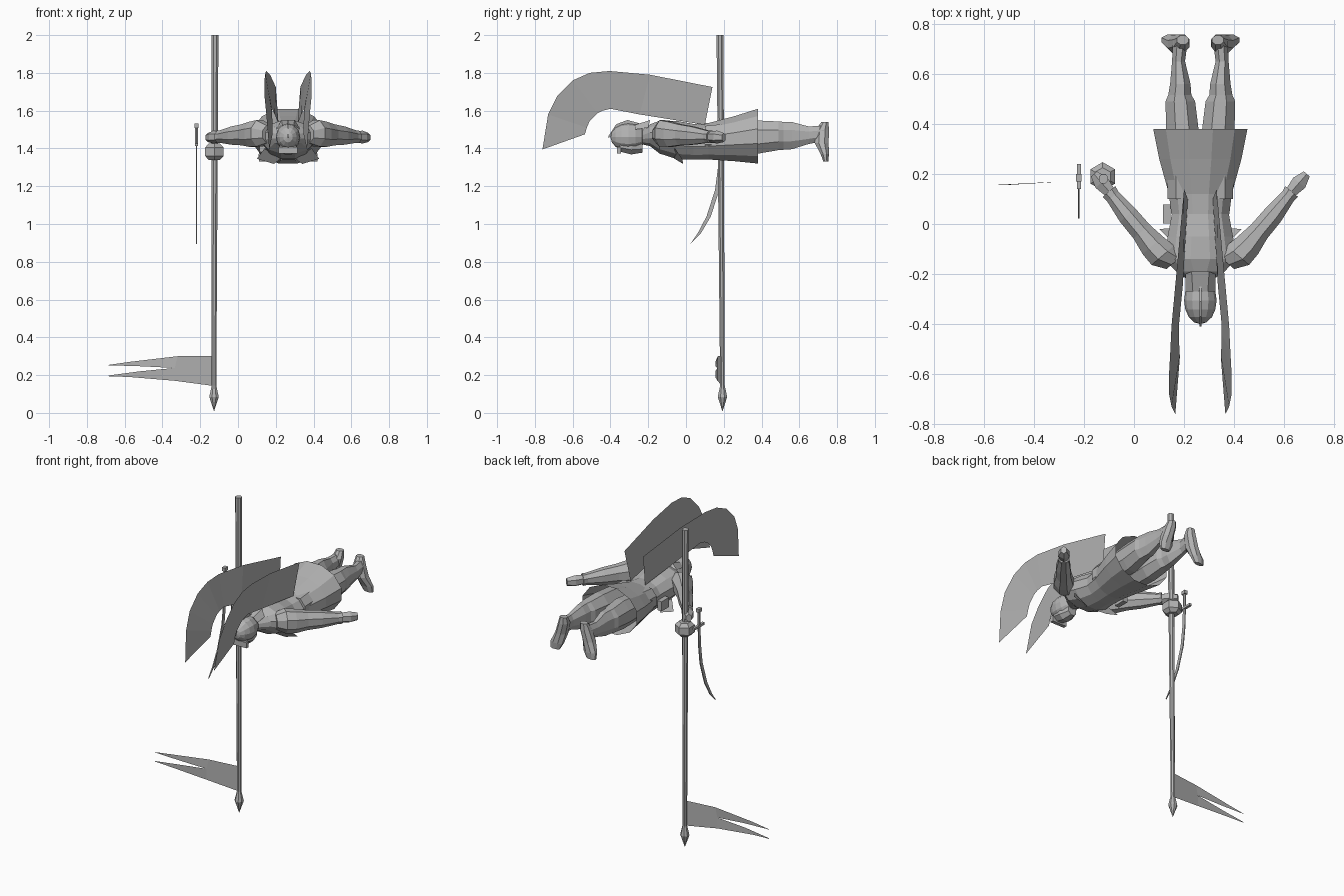
import bpy, bmesh, math
from mathutils import Vector

if "Cube" in bpy.data.objects:
    bpy.data.objects.remove(bpy.data.objects["Cube"], do_unlink=True)

GREY = (0.45, 0.45, 0.45, 1.0)
material = bpy.data.materials.new("plain grey")
material.use_nodes = True
material.diffuse_color = GREY
material.node_tree.nodes["Principled BSDF"].inputs["Base Color"].default_value = GREY

X, Y, Z = Vector((1, 0, 0)), Vector((0, 1, 0)), Vector((0, 0, 1))
BODY_X = 0.265          # the rider's plane of symmetry
SIDES = (("left", 1), ("right", -1))


def finish(name, mesh_builder, side=1, offset=0.0, solid=True):
    """Turn a bmesh into an object, mirrored by side and shifted along x."""
    for vert in mesh_builder.verts:
        vert.co.x = vert.co.x * side + offset
    if solid:
        bmesh.ops.recalc_face_normals(mesh_builder, faces=mesh_builder.faces)
    elif side < 0:
        bmesh.ops.reverse_faces(mesh_builder, faces=mesh_builder.faces)
    mesh = bpy.data.meshes.new(name)
    mesh_builder.to_mesh(mesh)
    mesh_builder.free()
    mesh.materials.append(material)
    part = bpy.data.objects.new(name, mesh)
    bpy.context.scene.collection.objects.link(part)
    return part


def loft(name, rings, count, u=X, v=Z, side=1, offset=0.0, capped=True):
    """Skin elliptical rings given as (x, y, z, radius along u, radius along v)."""
    bm = bmesh.new()
    loops = []
    for x, y, z, ru, rv in rings:
        loop = []
        for i in range(count):
            angle = math.tau * (i + 0.5) / count
            point = Vector((x, y, z)) + u * ru * math.cos(angle) + v * rv * math.sin(angle)
            loop.append(bm.verts.new(point))
        loops.append(loop)
    for a, b in zip(loops, loops[1:]):
        for i in range(count):
            j = (i + 1) % count
            bm.faces.new((a[i], a[j], b[j], b[i]))
    if capped:
        bm.faces.new(loops[0])
        bm.faces.new(loops[-1])
    return finish(name, bm, side, offset)


def sheet(name, upper, lower, side=1, offset=0.0):
    """Thin strip of quads between two edges of equal length."""
    bm = bmesh.new()
    top = [bm.verts.new(p) for p in upper]
    bottom = [bm.verts.new(p) for p in lower]
    for i in range(len(top) - 1):
        bm.faces.new((top[i], top[i + 1], bottom[i + 1], bottom[i]))
    return finish(name, bm, side, offset, solid=False)


def box(name, centre, size, side=1, offset=0.0):
    bm = bmesh.new()
    bmesh.ops.create_cube(bm, size=1)
    for vert in bm.verts:
        vert.co = Vector(centre) + vert.co * Vector(size)
    return finish(name, bm, side, offset)


# Lance: long shaft, spear point and the faceted grip held by the rider
loft("lance_shaft", [(-.122, .18, 2, .02, .02), (-.127, .193, .13, .013, .013)], 8, X, Y)
loft("lance_point", [(-.127, .193, .15, .012, .012), (-.127, .193, .085, .027, .027),
                     (-.127, .193, .01, .001, .001)], 8, X, Y)
loft("gripping_fist", [(-.125, .19, 1.425, .035, .035), (-.125, .19, 1.405, .057, .057),
                       (-.125, .19, 1.36, .057, .057), (-.125, .19, 1.34, .035, .035)], 6, X, Y)


# Forked pennant, curving slightly backwards away from the shaft
def pennant_edge(points):
    return [(x, .155 + .036 * max(0, 1 + (x + .13) / .3), z) for x, z in points]


sheet("pennant_upper_tail",
      pennant_edge([(-.13, .3), (-.32, .3), (-.575, .27), (-.685, .254)]),
      pennant_edge([(-.13, .238), (-.335, .238), (-.52, .247), (-.685, .252)]))
sheet("pennant_lower_tail",
      pennant_edge([(-.13, .238), (-.335, .238), (-.52, .22), (-.685, .198)]),
      pennant_edge([(-.13, .143), (-.335, .17), (-.575, .19), (-.685, .194)]))

# Sabre hanging beside the lance: curved blade, guard, handle and pommel
SABRE_X = -.22
loft("sabre_blade", [(SABRE_X, y, z, .004, width) for y, z, width in
                     ((.185, 1.43, .014), (.18, 1.3, .015), (.165, 1.18, .016),
                      (.12, 1.04, .016), (.07, .95, .012), (.022, .893, .001))], 4, X, Y)
box("sabre_guard", (SABRE_X, .19, 1.42), (.016, .1, .014))
loft("sabre_handle", [(SABRE_X, .185, 1.42, .009, .011),
                      (SABRE_X, .185, 1.51, .008, .01)], 6, X, Y)
box("sabre_pommel", (SABRE_X, .185, 1.52), (.022, .03, .022))

# Torso and open flared skirt
loft("torso", [(0, y, z, rx, rz) for y, z, rx, rz in
               ((-.23, 1.46, .04, .04), (-.19, 1.47, .1, .06), (-.14, 1.46, .15, .09),
                (-.05, 1.445, .135, .105), (.04, 1.435, .118, .098), (.14, 1.435, .125, .095))],
     12, offset=BODY_X)
loft("skirt", [(0, y, z, rx, rz) for y, z, rx, rz in
               ((.04, 1.435, .12, .098), (.12, 1.438, .13, .1), (.26, 1.452, .17, .124),
                (.38, 1.465, .195, .15))], 12, offset=BODY_X, capped=False)
box("hip_pouch", (-.135, .04, 1.41), (.03, .075, .06), offset=BODY_X)

# Helmet, crest, neck guard and face
helmet = bmesh.new()
bmesh.ops.create_uvsphere(helmet, u_segments=12, v_segments=8, radius=1)
for vert in helmet.verts:
    x, y, z = vert.co
    vert.co = (x * .065, -.305 - z * .095, 1.46 + y * .073)
finish("helmet", helmet, offset=BODY_X)
loft("helmet_crest", [(0, y, z, .006, height) for y, z, height in
                      ((-.25, 1.53, .006), (-.31, 1.535, .022),
                       (-.37, 1.51, .025), (-.41, 1.46, .008))], 4, offset=BODY_X)
sheet("neck_guard", [(-.06, -.27, 1.5), (-.03, -.27, 1.525), (.03, -.27, 1.525), (.06, -.27, 1.5)],
      [(-.06, -.2, 1.51), (-.035, -.19, 1.55), (.035, -.19, 1.55), (.06, -.2, 1.51)],
      offset=BODY_X)
loft("face", [(0, -.35, 1.42, .045, .04), (0, -.29, 1.41, .05, .045),
              (0, -.23, 1.41, .03, .035)], 8, offset=BODY_X)
box("helmet_brim", (0, -.355, 1.39), (.1, .022, .035), offset=BODY_X)

ARM_ACROSS = Vector((.76, -.65, 0))
for label, side in SIDES:
    place = dict(side=side, offset=BODY_X)
    # Arm from shoulder to outstretched hand
    loft(label + "_arm", [(.1, -.15, 1.475, .05, .05), (.15, -.125, 1.48, .064, .075),
                          (.19, -.085, 1.475, .058, .072), (.235, -.03, 1.472, .046, .06),
                          (.29, .035, 1.468, .044, .052), (.35, .11, 1.463, .032, .036),
                          (.365, .13, 1.462, .036, .036)], 8, ARM_ACROSS, **place)
    loft(label + "_hand", [(.36, .125, 1.462, .026, .03), (.395, .165, 1.46, .036, .034),
                           (.425, .2, 1.458, .018, .024)], 6, ARM_ACROSS, **place)
    # Leg and the boot with its toe pointing down
    loft(label + "_leg", [(.075, .1, 1.45, .06, .075), (.072, .38, 1.46, .07, .095),
                          (.08, .49, 1.467, .064, .082), (.082, .515, 1.467, .05, .08),
                          (.08, .56, 1.468, .044, .078), (.087, .65, 1.47, .028, .05),
                          (.08, .73, 1.48, .032, .045)], 8, **place)
    loft(label + "_boot", [(.07, .735, 1.54, .025, .02), (.075, .722, 1.5, .035, .038),
                           (.095, .718, 1.43, .038, .04), (.115, .735, 1.37, .044, .024),
                           (.125, .74, 1.33, .032, .014)], 8, X, Y, **place)
    # Pointed armour plate flaring from the waist
    sheet(label + "_waist_plate", [(.125, -.06, 1.4), (.165, -.02, 1.345)],
          [(.04, -.06, 1.345), (.075, -.015, 1.318)], **place)
    # Tall wing arching from the back over the head
    sheet(label + "_wing",
          [(.065, .14, 1.725), (.095, -.19, 1.79), (.115, -.405, 1.81), (.12, -.51, 1.8),
           (.125, -.6, 1.76), (.125, -.68, 1.68), (.115, -.73, 1.58), (.1, -.76, 1.395)],
          [(.05, .1, 1.525), (.07, -.245, 1.58), (.085, -.4, 1.61), (.085, -.44, 1.6),
           (.085, -.47, 1.585), (.083, -.51, 1.545), (.082, -.525, 1.51), (.082, -.535, 1.475)],
          **place)
